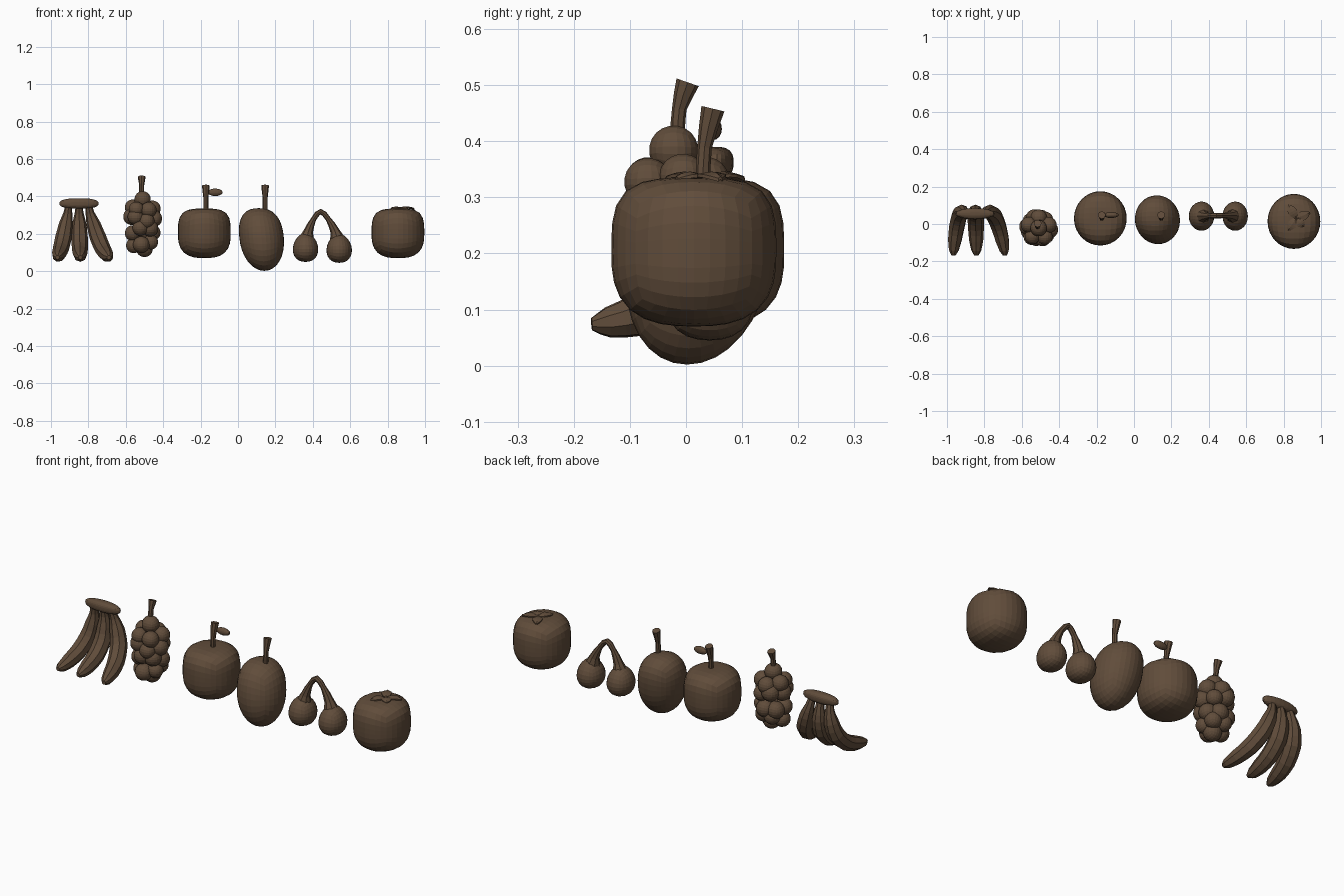
import bpy, bmesh, math, random
from mathutils import Vector, Matrix

if "Cube" in bpy.data.objects:
    bpy.data.objects.remove(bpy.data.objects["Cube"])

random.seed(4)
COLOUR = (0.118, 0.073, 0.043, 1)
brown = bpy.data.materials.new("warm_brown")
brown.use_nodes = True
brown.diffuse_color = COLOUR
bsdf = next(n for n in brown.node_tree.nodes if n.type == "BSDF_PRINCIPLED")
bsdf.inputs["Base Color"].default_value = COLOUR


def finish(name, bm):
    bmesh.ops.recalc_face_normals(bm, faces=bm.faces[:])
    mesh = bpy.data.meshes.new(name)
    bm.to_mesh(mesh)
    bm.free()
    mesh.materials.append(brown)
    obj = bpy.data.objects.new(name, mesh)
    bpy.context.collection.objects.link(obj)
    return obj


def round_body(name, centre, radii, height_up, top_power=2, low_power=2, lean=(0, 0), cuts=7):
    """Faceted cube-sphere whose upper and lower halves can be squared off."""
    bm = bmesh.new()
    bmesh.ops.create_cube(bm, size=2)
    bmesh.ops.subdivide_edges(bm, edges=bm.edges[:], cuts=cuts, use_grid_fill=True)
    for v in bm.verts:
        d = Vector([math.tan(c * math.pi / 4) for c in v.co]).normalized()
        p = top_power if d.z > 0 else low_power
        flat = math.hypot(d.x, d.y)
        d /= (flat ** p + abs(d.z) ** p) ** (1 / p)
        z = d.z * (height_up if d.z > 0 else radii[2])
        v.co = Vector(centre) + Vector((d.x * radii[0] + lean[0] * d.z,
                                        d.y * radii[1] + lean[1] * d.z, z))
    return finish(name, bm)


def tube(name, path, radii, sides=8, steps=2):
    """Sweep a ring along a smoothed path with a varying radius."""
    pts = [Vector(p) for p in path]
    ext = [2 * pts[0] - pts[1]] + pts + [2 * pts[-1] - pts[-2]]
    line, sizes = [], []
    for i in range(len(pts) - 1):
        a, b, c, d = ext[i:i + 4]
        for s in range(steps):
            t = s / steps
            line.append(0.5 * (2 * b + (c - a) * t + (2 * a - 5 * b + 4 * c - d) * t ** 2
                               + (3 * b - a - 3 * c + d) * t ** 3))
            sizes.append(radii[i] * (1 - t) + radii[i + 1] * t)
    line.append(pts[-1])
    sizes.append(radii[-1])
    bm = bmesh.new()
    rings, side = [], None
    for i, p in enumerate(line):
        axis = (line[min(i + 1, len(line) - 1)] - line[max(i - 1, 0)]).normalized()
        side = side or (Vector((0, 1, 0)) if abs(axis.y) < 0.8 else Vector((1, 0, 0)))
        side = (side - axis * side.dot(axis)).normalized()
        other = axis.cross(side)
        angles = [math.tau * k / sides for k in range(sides)]
        rings.append([bm.verts.new(p + sizes[i] * (side * math.cos(a) + other * math.sin(a)))
                      for a in angles])
    for r, q in zip(rings, rings[1:]):
        for k in range(sides):
            n = (k + 1) % sides
            bm.faces.new((r[k], r[n], q[n], q[k]))
    bm.faces.new(rings[0])
    bm.faces.new(rings[-1])
    return finish(name, bm)


def leaf(name, base, angle, length, width, rise=0.0, thick=0.006):
    """Thin pointed blade lying roughly flat, arched along its length."""
    bm = bmesh.new()
    bmesh.ops.create_grid(bm, x_segments=6, y_segments=2, size=0.5)
    for v in bm.verts:
        t = v.co.x + 0.5
        half = width * math.sin(math.pi * (0.06 + 0.9 * t))
        v.co = (t * length, v.co.y * half, rise * math.sin(math.pi * t) - abs(v.co.y) * rise)
    bmesh.ops.solidify(bm, geom=bm.faces[:], thickness=thick)
    bm.transform(Matrix.Translation(base) @ Matrix.Rotation(angle, 4, "Z"))
    return finish(name, bm)


def stem(name, x, y, z, height):
    tube(name, [(x, y, z), (x, y + 0.003, z + height * 0.5), (x, y + 0.018, z + height)],
         [0.013, 0.013, 0.021])


# Banana bunch: three curved fingers hanging from a bar
for label, top, end in (("right", -0.905, -0.965), ("middle", -0.85, -0.843), ("left", -0.8, -0.69)):
    steps = ((0, 0.055, 0.355, 0.017), (0.08, 0.066, 0.31, 0.024), (0.25, 0.066, 0.25, 0.038),
             (0.47, 0.045, 0.18, 0.044), (0.7, -0.015, 0.12, 0.043),
             (0.87, -0.085, 0.09, 0.038), (0.97, -0.14, 0.077, 0.027), (1, -0.168, 0.074, 0.011))
    tube("banana_" + label, [(top + (end - top) * f, y, z) for f, y, z, r in steps],
         [r for f, y, z, r in steps])
round_body("banana_bar", (-0.85, 0.055, 0.362), (0.105, 0.03, 0.028), 0.028, 2.6, 2.6, cuts=5)

# Grape cluster: rings of berries around a core
grapes = Vector((-0.51, -0.022, 0))
berries = [(0, 0, 0.384), (0.01, 0, 0.12), (0, 0, 0.3), (0, 0, 0.2)]
for z, count, spread, turn in ((0.345, 5, 0.056, 0.3), (0.28, 6, 0.06, 0.9),
                               (0.215, 6, 0.055, 0.3), (0.15, 5, 0.048, 0.8)):
    for k in range(count):
        a = turn + math.tau * k / count
        berries.append((spread * math.cos(a), spread * math.sin(a), z + random.uniform(-0.02, 0.02)))
for i, b in enumerate(berries):
    size = random.uniform(0.04, 0.046)
    round_body(f"grape_{i + 1}", grapes + Vector(b), (size,) * 3, size, cuts=4)
stem("grape_stem", -0.515, -0.015, 0.41, 0.095)

# Apple with stem and leaf
round_body("apple", (-0.18, 0.03, 0.2), (0.141, 0.145, 0.13), 0.135, 3.6, 2.7)
stem("apple_stem", -0.172, 0.03, 0.32, 0.138)
round_body("apple_leaf", (-0.122, 0.048, 0.422), (0.04, 0.016, 0.02), 0.02, cuts=3)

# Plum with stem
round_body("plum", (0.126, 0.022, 0.18), (0.119, 0.128, 0.178), 0.157, 2.5, 2.05, (-0.015, 0.02))
stem("plum_stem", 0.145, 0.03, 0.32, 0.138)

# Pair of cherries joined by an arched stalk
for label, x, low in (("right", 0.361, 0.05), ("left", 0.541, 0.045)):
    round_body("cherry_" + label, (x, 0.042, low + 0.07), (0.068, 0.078, 0.07), 0.085, 1.8, 2.3, cuts=5)
tube("cherry_stalk", [(0.366, 0.042, 0.165), (0.377, 0.042, 0.215), (0.405, 0.044, 0.28),
                      (0.442, 0.045, 0.319), (0.482, 0.045, 0.28), (0.518, 0.044, 0.215),
                      (0.533, 0.042, 0.16)],
     [0.045, 0.025, 0.014, 0.015, 0.014, 0.025, 0.045])

# Persimmon with a leafy calyx
round_body("persimmon", (0.855, 0.014, 0.2), (0.141, 0.147, 0.13), 0.135, 3.6, 2.7)
for i, (angle, length) in enumerate(((2.1, 0.085), (0.4, 0.08), (4.1, 0.08), (5.4, 0.06))):
    leaf(f"persimmon_leaf_{i + 1}", (0.868, 0.03, 0.338), angle, length, 0.05, 0.008)
